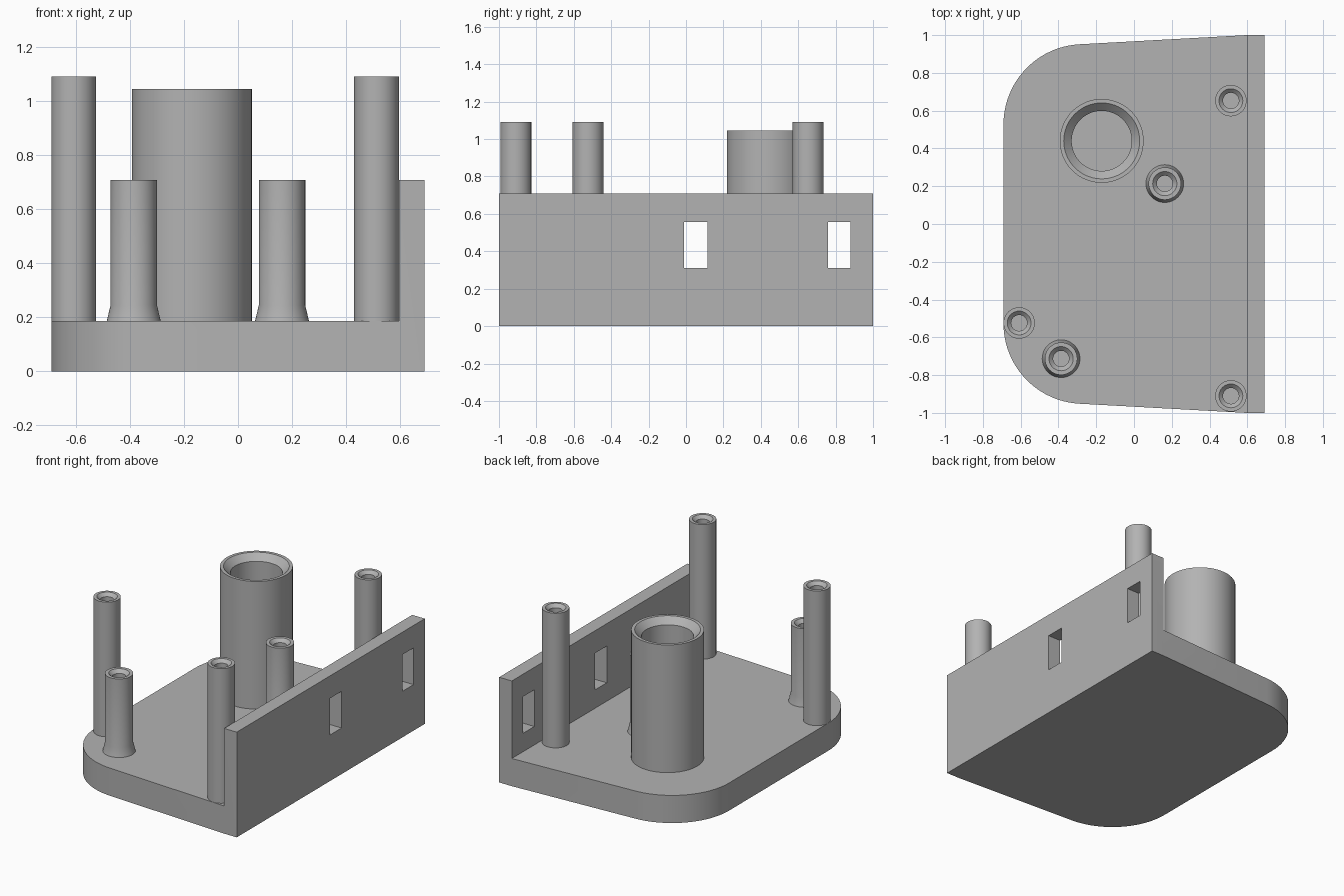
import bpy, bmesh, math

if "Cube" in bpy.data.objects:
    bpy.data.objects.remove(bpy.data.objects["Cube"])

grey = bpy.data.materials.new("plain grey")
grey.diffuse_color = (0.45, 0.45, 0.45, 1)
grey.use_nodes = True
grey.node_tree.nodes["Principled BSDF"].inputs["Base Color"].default_value = grey.diffuse_color

FLOOR, WALL_TOP, WALL_X, EDGE = 0.186, 0.708, 0.597, 0.691


def finish(name, bm, material=True):
    bmesh.ops.recalc_face_normals(bm, faces=bm.faces)
    mesh = bpy.data.meshes.new(name)
    bm.to_mesh(mesh)
    bm.free()
    ob = bpy.data.objects.new(name, mesh)
    bpy.context.collection.objects.link(ob)
    if material:
        mesh.materials.append(grey)
    return ob


def smooth(ob):
    bpy.ops.object.select_all(action='DESELECT')
    ob.select_set(True)
    bpy.context.view_layer.objects.active = ob
    bpy.ops.object.shade_smooth_by_angle(angle=math.radians(25))


def cutter(name, lo, hi):
    bm = bmesh.new()
    bmesh.ops.create_cube(bm, size=1)
    for v in bm.verts:
        v.co = [(a + b) / 2 + c * (b - a) for a, b, c in zip(lo, hi, v.co)]
    ob = finish(name, bm, False)
    ob.hide_render = True
    ob.hide_viewport = True
    return ob


# Plate outline: straight right edge, slightly tapered ends, rounded left corners
R, CX, CY = 0.425, -0.266, 0.527
upper = [(EDGE, 1.0), (WALL_X, 1.0)]
start = math.radians(93)
for i in range(25):
    a = start + (math.pi - start) * i / 24
    upper.append((CX + R * math.cos(a), CY + R * math.sin(a)))
outline = upper + [(x, -y) for x, y in reversed(upper)]

# Floor plate and side wall as one solid
bm = bmesh.new()
face = bm.faces.new([bm.verts.new((x, y, 0)) for x, y in outline])
up = bmesh.ops.extrude_face_region(bm, geom=[face])
for v in up["geom"]:
    if isinstance(v, bmesh.types.BMVert):
        v.co.z = WALL_TOP
base = finish("base_and_side_wall", bm)

cutters = [
    cutter("interior_cutter", (-2, -2, FLOOR), (WALL_X, 2, 2)),
    cutter("middle_window_cutter", (0.5, -0.01, 0.31), (0.8, 0.115, 0.557)),
    cutter("rear_window_cutter", (0.5, 0.76, 0.31), (0.8, 0.88, 0.557)),
]
for c in cutters:
    mod = base.modifiers.new(c.name, 'BOOLEAN')
    mod.operation = 'DIFFERENCE'
    mod.solver = 'EXACT'
    mod.object = c
bpy.context.view_layer.update()
cut = bpy.data.meshes.new_from_object(base.evaluated_get(bpy.context.evaluated_depsgraph_get()))
base.modifiers.clear()
base.data = cut
for c in cutters:
    bpy.data.objects.remove(c)
smooth(base)


# Hollow post: revolved wall with a chamfered bore, optional flared foot
def post(name, x, y, r, top, rim, bore, foot=None, sides=48):
    profile = [(foot, FLOOR), (r, 0.245)] if foot else [(r, FLOOR)]
    profile += [(r, top), (rim, top), (bore, top - (rim - bore)), (bore, FLOOR)]
    bm = bmesh.new()
    rings = []
    for rad, z in profile:
        rings.append([bm.verts.new((x + rad * math.cos(2 * math.pi * i / sides),
                                    y + rad * math.sin(2 * math.pi * i / sides), z))
                      for i in range(sides)])
    for a, b in zip(rings, rings[1:]):
        for i in range(sides):
            j = (i + 1) % sides
            bm.faces.new((a[i], a[j], b[j], b[i]))
    smooth(finish(name, bm))


# Large tube
post("large_tube", -0.171, 0.44, 0.222, 1.045, 0.201, 0.159, sides=72)

# Tall posts
for name, x, y in (("tall_post_left", -0.608, -0.524),
                   ("tall_post_rear", 0.513, 0.653),
                   ("tall_post_front", 0.513, -0.91)):
    post(name, x, y, 0.083, 1.092, 0.063, 0.042)

# Short posts with flared feet
for name, x, y in (("short_post_front", -0.386, -0.713),
                   ("short_post_rear", 0.163, 0.214)):
    post(name, x, y, 0.086, WALL_TOP, 0.064, 0.042, foot=0.1)
